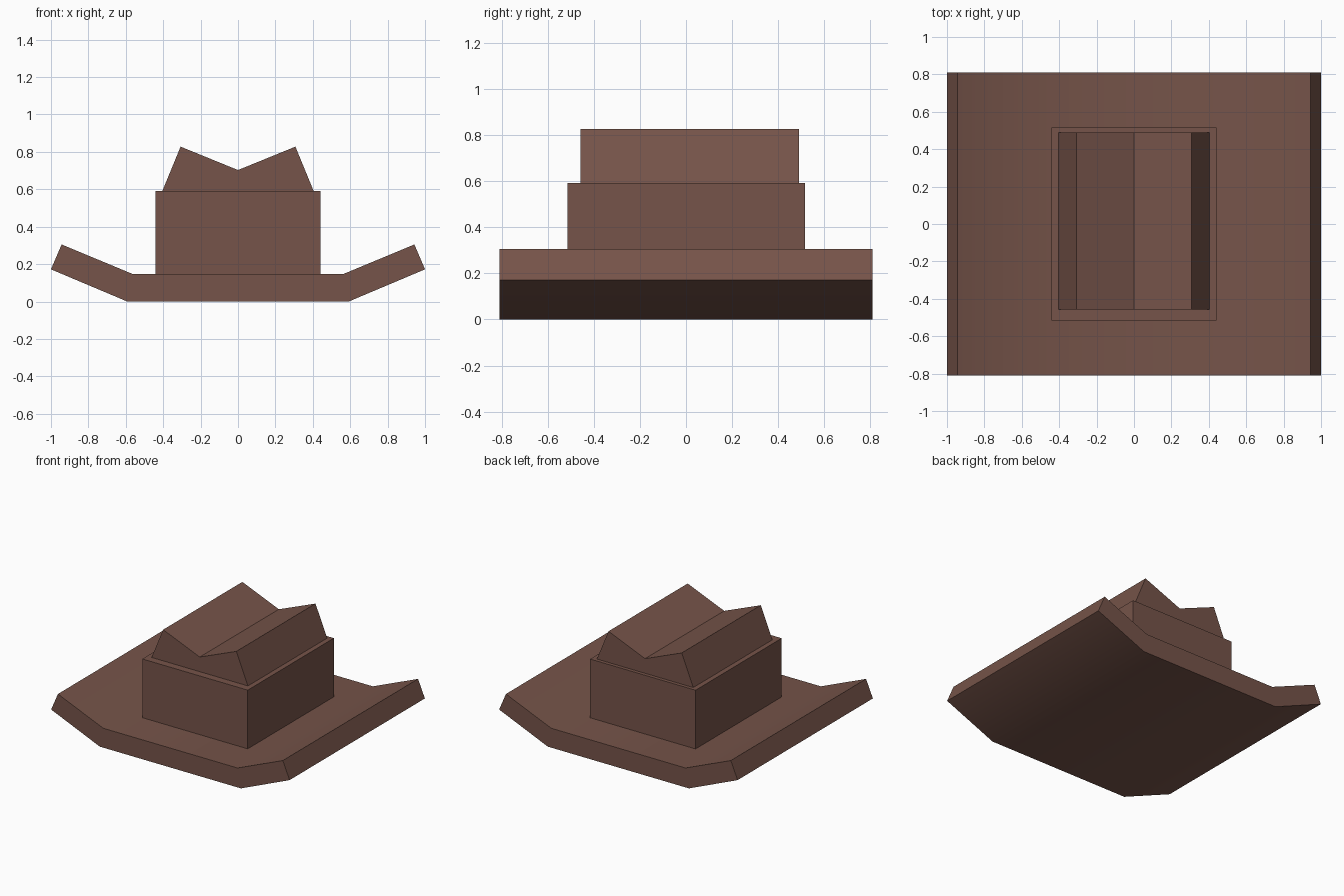
import bpy
import bmesh

if "Cube" in bpy.data.objects:
    bpy.data.objects.remove(bpy.data.objects["Cube"])

felt = bpy.data.materials.new("brown_felt")
felt.diffuse_color = (0.18, 0.088, 0.067, 1)
felt.use_nodes = True
felt.node_tree.nodes["Principled BSDF"].inputs["Base Color"].default_value = felt.diffuse_color


def extrude_profile(name, half, y0, y1):
    """Mirror a right-hand (x, z) outline across x = 0 and extrude it along y."""
    outline = half + [(-x, z) for x, z in reversed(half) if x > 0]
    bm = bmesh.new()
    face = bm.faces.new([bm.verts.new((x, y0, z)) for x, z in outline])
    res = bmesh.ops.extrude_face_region(bm, geom=[face])
    moved = [v for v in res["geom"] if isinstance(v, bmesh.types.BMVert)]
    bmesh.ops.translate(bm, verts=moved, vec=(0, y1 - y0, 0))
    bmesh.ops.recalc_face_normals(bm, faces=bm.faces)
    mesh = bpy.data.meshes.new(name)
    bm.to_mesh(mesh)
    bm.free()
    mesh.materials.append(felt)
    obj = bpy.data.objects.new(name, mesh)
    bpy.context.collection.objects.link(obj)
    return obj


# Brim with upturned sides, softly shaded across the bends
brim = extrude_profile("brim", [(0.592, 0), (1.0, 0.172), (0.943, 0.305), (0.563, 0.147)],
                       -0.81, 0.81)
bpy.context.view_layer.objects.active = brim
brim.select_set(True)
bpy.ops.object.shade_smooth_by_angle()

# Boxy crown wall
extrude_profile("crown", [(0.442, 0.147), (0.442, 0.592)], -0.515, 0.517)

# Pinched crown top with a crease down the middle
extrude_profile("crown_top", [(0, 0.703), (0.307, 0.828), (0.404, 0.592)],
                -0.458, 0.49)
